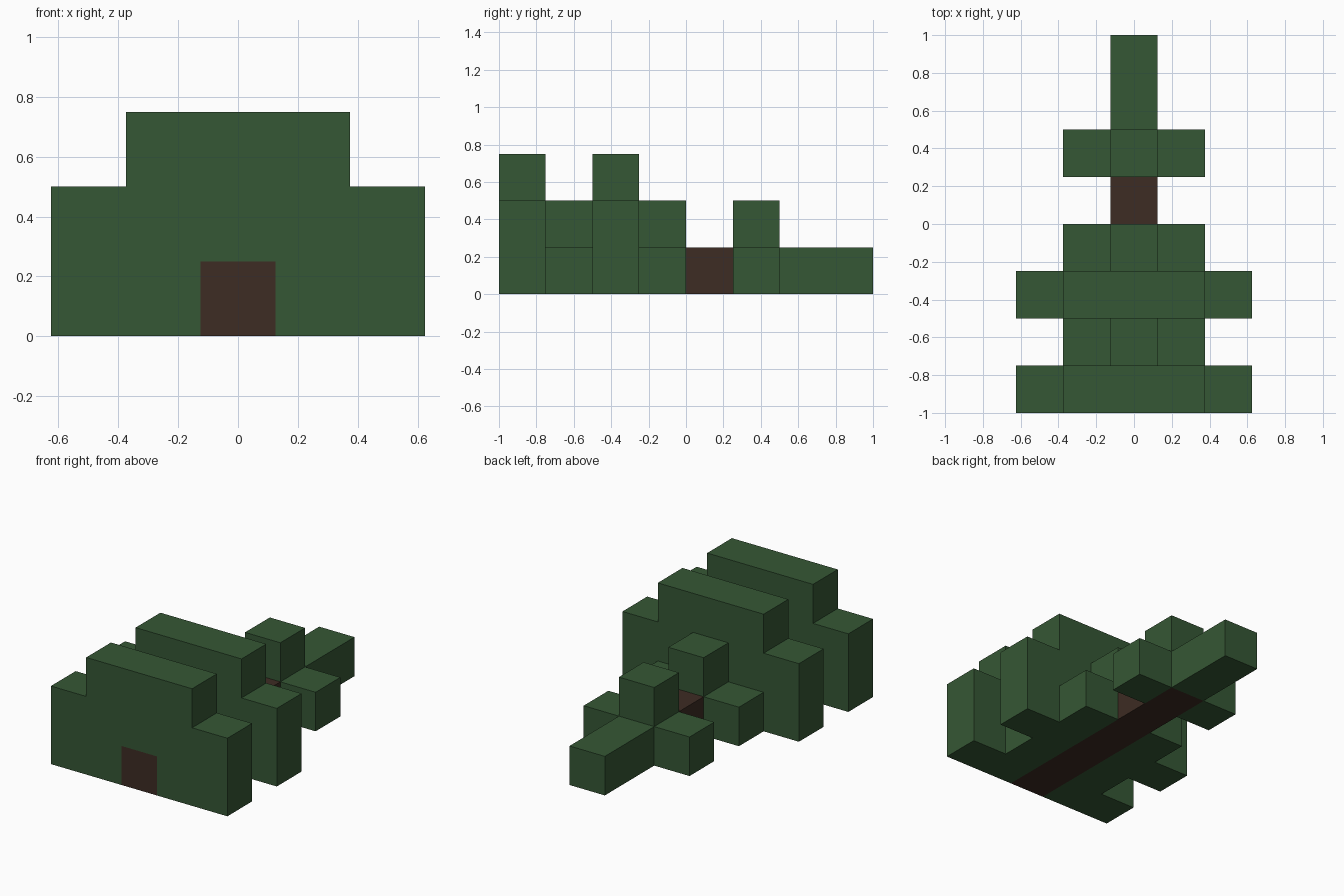
import bpy
import bmesh

cube = bpy.data.objects.get("Cube")
if cube:
    bpy.data.objects.remove(cube, do_unlink=True)

U = 0.25      # block size
H = U / 2     # half a block


def make_material(name, rgb):
    mat = bpy.data.materials.new(name)
    mat.use_nodes = True
    color = (*rgb, 1.0)
    mat.diffuse_color = color
    bsdf = mat.node_tree.nodes["Principled BSDF"]
    bsdf.inputs["Base Color"].default_value = color
    bsdf.inputs["Roughness"].default_value = 0.9
    return mat


leaf = make_material("leaf green", (0.036, 0.095, 0.035))
bark = make_material("bark brown", (0.047, 0.025, 0.017))


def extrude_profile(name, points, y0, y1, mat):
    """Extrude an x-z outline along y."""
    bm = bmesh.new()
    face = bm.faces.new([bm.verts.new((x, y0, z)) for x, z in points])
    grown = bmesh.ops.extrude_face_region(bm, geom=[face])["geom"]
    verts = [v for v in grown if isinstance(v, bmesh.types.BMVert)]
    bmesh.ops.translate(bm, verts=verts, vec=(0, y1 - y0, 0))
    bmesh.ops.recalc_face_normals(bm, faces=bm.faces)
    mesh = bpy.data.meshes.new(name)
    bm.to_mesh(mesh)
    bm.free()
    mesh.materials.append(mat)
    obj = bpy.data.objects.new(name, mesh)
    bpy.context.collection.objects.link(obj)
    return obj


def block(name, x, z, y0, y1, mat):
    """One block-wide square bar centred on x, with its base at z."""
    outline = [(x - H, z), (x + H, z), (x + H, z + U), (x - H, z + U)]
    return extrude_profile(name, outline, y0, y1, mat)


# Trunk lying along the ground
block("trunk", 0, 0, -1, 0.5, bark)

# Wide stepped tiers, open underneath around the trunk
right_half = [(H, U), (H, 0), (5 * H, 0), (5 * H, 2 * U), (3 * H, 2 * U), (3 * H, 3 * U)]
outline = right_half + [(-x, z) for x, z in reversed(right_half)]
for label, y in (("lower", -1), ("middle", -0.5)):
    extrude_profile(label + "_wide_tier", outline, y, y + U, leaf)

# Narrow tiers: a block on each side of the trunk and one on top
for label, y in (("lower", -0.75), ("middle", -0.25), ("upper", 0.25)):
    for side, x, z in (("left", U, 0), ("right", -U, 0), ("top", 0, U)):
        block(f"{label}_narrow_tier_{side}", x, z, y, y + U, leaf)

# Leafy tip
block("tip", 0, 0, 0.5, 1, leaf)
